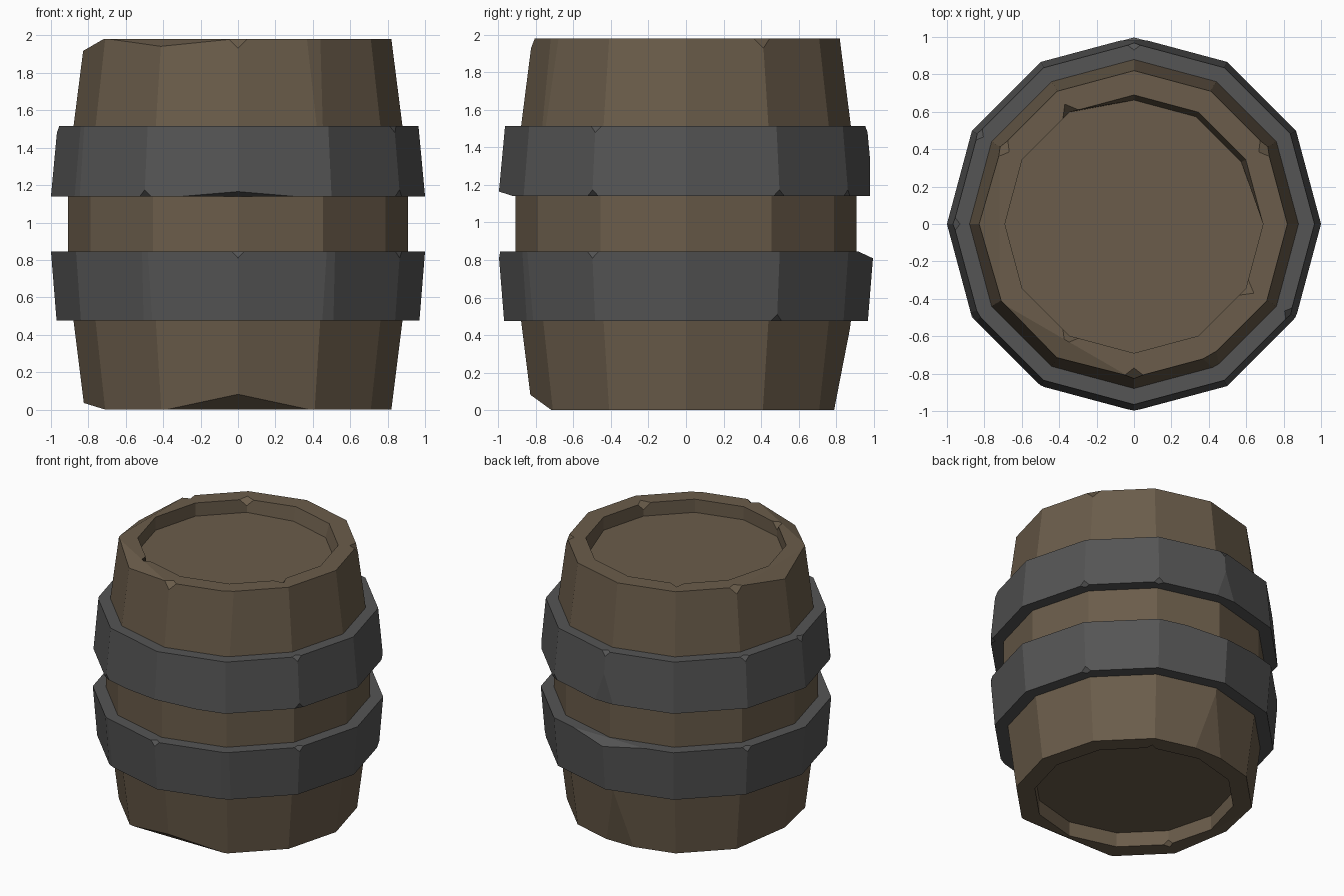
import bpy, bmesh
from math import radians, cos, sin
from mathutils import Vector

SIDES = 12

if "Cube" in bpy.data.objects:
    bpy.data.objects.remove(bpy.data.objects["Cube"])


def material(name, rgb):
    mat = bpy.data.materials.new(name)
    mat.use_nodes = True
    mat.diffuse_color = (*rgb, 1)
    mat.node_tree.nodes["Principled BSDF"].inputs["Base Color"].default_value = (*rgb, 1)
    return mat


def polar(angle, r, z):
    a = radians(angle)
    return Vector((r * cos(a), r * sin(a), z))


def lathe(profile, closed):
    """Spin a (radius, height) profile; cap its ends or join them."""
    bm = bmesh.new()
    rings = [[bm.verts.new(polar(i * 360 / SIDES, r, z)) for i in range(SIDES)]
             for r, z in profile]
    pairs = list(zip(rings, rings[1:]))
    if closed:
        pairs.append((rings[-1], rings[0]))
    else:
        bm.faces.new(rings[0])
        bm.faces.new(rings[-1])
    for low, high in pairs:
        for i in range(SIDES):
            j = (i + 1) % SIDES
            bm.faces.new((low[i], low[j], high[j], high[i]))
    bmesh.ops.recalc_face_normals(bm, faces=bm.faces)
    return bm


def nearest(bm, point):
    return min(bm.verts, key=lambda v: (v.co - point).length)


def nick(bm, r, z, angles, size=0.035):
    """Knock small corners off the ring at radius r and height z."""
    verts = [nearest(bm, polar(a, r, z)) for a in angles]
    bmesh.ops.bevel(bm, geom=verts, offset=size, offset_type='OFFSET',
                    affect='VERTICES', segments=1, profile=0.5)


def shave(bm, angle, r, z, tilt):
    """Slice off everything beyond a plane whose normal leans up by tilt."""
    normal = polar(angle, cos(radians(tilt)), sin(radians(tilt)))
    bmesh.ops.bisect_plane(bm, geom=bm.verts[:] + bm.edges[:] + bm.faces[:],
                           plane_co=polar(angle, r, z), plane_no=normal,
                           clear_outer=True)
    bmesh.ops.holes_fill(bm, edges=[e for e in bm.edges if e.is_boundary], sides=0)


def finish(bm, name, mat):
    bmesh.ops.recalc_face_normals(bm, faces=bm.faces)
    mesh = bpy.data.meshes.new(name)
    bm.to_mesh(mesh)
    bm.free()
    mesh.materials.append(mat)
    bpy.context.collection.objects.link(bpy.data.objects.new(name, mesh))


wood = material("brown wood", (0.145, 0.108, 0.069))
iron = material("dark iron", (0.090, 0.090, 0.090))

# Wooden body with a recessed lid and a recessed base
body = lathe([(0.69, 0.11), (0.69, 0), (0.82, 0), (0.88, 0.48), (0.91, 0.84),
              (0.91, 1.14), (0.88, 1.51), (0.82, 1.98), (0.69, 1.98), (0.69, 1.88)], False)
for angle in (30, 60, 90):
    vert = nearest(body, polar(angle, 0.69, 1.88))
    vert.co.xy *= 0.96
nick(body, 0.69, 1.98, (120, 240, 330), 0.05)
nick(body, 0.69, 0, (60, 210))
nick(body, 0.82, 1.98, (30, 150, 270), 0.05)
shave(body, 180, 0.72, 1.98, 60)
shave(body, 240, 0.72, 1.98, 70)
shave(body, 300, 0.842, 1.745, 8)
shave(body, 270, 0.718, 0, -54)
shave(body, 180, 0.71, 0, -73)
shave(body, 90, 0.79, 0, -11)
finish(body, "barrel_body", wood)

# Lower hoop, widening upward
lower = lathe([(0.86, 0.475), (0.97, 0.475), (1.0, 0.845), (0.86, 0.845)], True)
nick(lower, 1.0, 0.845, (150, 270, 330))
nick(lower, 0.97, 0.475, (30,))
shave(lower, 240, 0.979, 0.66, -5)
shave(lower, 300, 0.977, 0.66, -5)
shave(lower, 90, 0.92, 0.845, 65)
finish(lower, "lower_hoop", iron)

# Upper hoop, narrowing upward
upper = lathe([(0.86, 1.14), (1.0, 1.14), (0.965, 1.515), (0.86, 1.515)], True)
nick(upper, 0.965, 1.515, (90, 150, 180, 330))
nick(upper, 1.0, 1.14, (30, 60, 240, 330))
shave(upper, 210, 0.976, 1.33, 5)
shave(upper, 270, 0.92, 1.14, -72)
shave(upper, 90, 0.98, 1.14, 0)
finish(upper, "upper_hoop", iron)
